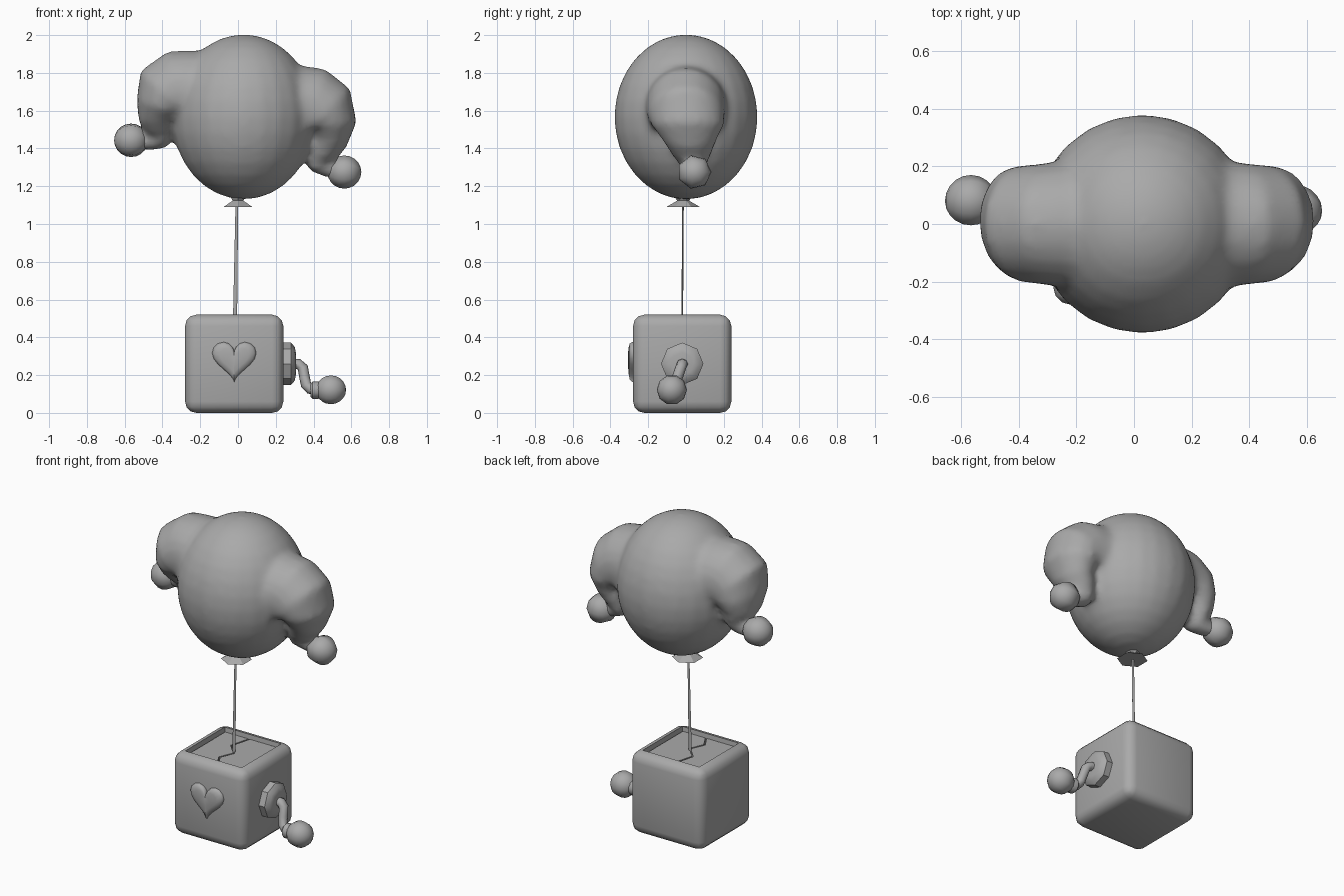
import bpy, bmesh, math
from mathutils import Vector, Matrix

cube = bpy.data.objects.get("Cube")
if cube:
    bpy.data.objects.remove(cube, do_unlink=True)

grey = bpy.data.materials.new("plain grey")
grey.use_nodes = True
COLOUR = (0.4, 0.4, 0.4, 1)
grey.diffuse_color = COLOUR
grey.node_tree.nodes["Principled BSDF"].inputs["Base Color"].default_value = COLOUR


def finish(name, bm, angle=None):
    """Turn a bmesh into a named grey object, smooth below the given angle."""
    bmesh.ops.recalc_face_normals(bm, faces=bm.faces)
    mesh = bpy.data.meshes.new(name)
    bm.to_mesh(mesh)
    bm.free()
    mesh.materials.append(grey)
    obj = bpy.data.objects.new(name, mesh)
    bpy.context.collection.objects.link(obj)
    if angle:
        bpy.ops.object.select_all(action="DESELECT")
        obj.select_set(True)
        bpy.context.view_layer.objects.active = obj
        bpy.ops.object.shade_smooth_by_angle(angle=math.radians(angle))
    return obj


def loft(bm, rings):
    """Skin a list of equal point rings and cap both ends."""
    loops = [[bm.verts.new(p) for p in ring] for ring in rings]
    n = len(loops[0])
    for a, b in zip(loops, loops[1:]):
        for i in range(n):
            j = (i + 1) % n
            bm.faces.new((a[i], a[j], b[j], b[i]))
    bm.faces.new(loops[0])
    bm.faces.new(loops[-1])


def sweep(bm, path, sides):
    """Tube along (x, y, z, radius, y radius), bending in the xz plane."""
    pts = [Vector(p[:3]) for p in path]
    rings = []
    for i, p in enumerate(path):
        d = pts[min(i + 1, len(pts) - 1)] - pts[max(i - 1, 0)]
        normal = Vector((-d.z, 0, d.x)).normalized()
        ring = []
        for k in range(sides):
            a = 2 * math.pi * k / sides
            ring.append(pts[i] + normal * p[3] * math.cos(a)
                        + Vector((0, p[4] * math.sin(a), 0)))
        rings.append(ring)
    loft(bm, rings)


def ball(name, centre, radius, sides):
    """Low-poly ball with its pole along x."""
    bm = bmesh.new()
    m = Matrix.Translation(centre) @ Matrix.Rotation(math.pi / 2, 4, "Y")
    bmesh.ops.create_uvsphere(bm, u_segments=sides, v_segments=10,
                              radius=radius, matrix=m)
    finish(name, bm, 60)


# Balloon body with two drooping lobes, blended into one skin
bm = bmesh.new()
bmesh.ops.create_uvsphere(
    bm, u_segments=24, v_segments=16, radius=1,
    matrix=Matrix.Translation((0.03, 0, 1.567)) @ Matrix.Diagonal((0.38, 0.38, 0.437, 1)))
sweep(bm, [
    (0.15, 0, 1.62, 0.21, 0.22), (0.32, 0, 1.62, 0.22, 0.22),
    (0.40, 0, 1.61, 0.22, 0.21), (0.455, 0, 1.58, 0.195, 0.205),
    (0.49, 0.01, 1.52, 0.14, 0.19), (0.475, 0.02, 1.44, 0.105, 0.14),
    (0.435, 0.03, 1.36, 0.08, 0.1), (0.43, 0.035, 1.315, 0.065, 0.075),
    (0.47, 0.04, 1.295, 0.048, 0.055), (0.54, 0.045, 1.28, 0.045, 0.045)], 20)
sweep(bm, [
    (-0.1, 0, 1.70, 0.21, 0.22), (-0.26, 0, 1.70, 0.22, 0.22),
    (-0.32, 0, 1.70, 0.22, 0.21), (-0.375, 0, 1.67, 0.2, 0.205),
    (-0.41, 0.01, 1.61, 0.135, 0.19), (-0.42, 0.03, 1.54, 0.105, 0.14),
    (-0.41, 0.05, 1.48, 0.08, 0.1), (-0.415, 0.06, 1.45, 0.06, 0.075),
    (-0.46, 0.07, 1.435, 0.048, 0.055), (-0.54, 0.08, 1.44, 0.045, 0.045)], 20)
balloon = finish("balloon", bm)
remesh = balloon.modifiers.new("blend", "REMESH")
remesh.mode = "VOXEL"
remesh.voxel_size = 0.022
remesh.use_smooth_shade = True
relax = balloon.modifiers.new("relax", "SMOOTH")
relax.factor = 0.5
relax.iterations = 6

ball("left_pompom", (0.563, 0.045, 1.275), 0.09, 7)
ball("right_pompom", (-0.566, 0.08, 1.443), 0.09, 9)

# Flared balloon knot
bm = bmesh.new()
bmesh.ops.create_cone(bm, cap_ends=True, segments=6, radius1=0.09, radius2=0.03,
                      depth=0.035, matrix=Matrix.Translation((0, -0.015, 1.107)))
bmesh.ops.create_cone(bm, cap_ends=True, segments=6, radius1=0.03, radius2=0.05,
                      depth=0.03, matrix=Matrix.Translation((0, -0.015, 1.135)))
finish("balloon_knot", bm)

# String
bm = bmesh.new()
sweep(bm, [(-0.016, -0.02, 0.47, 0.011, 0.005), (-0.006, -0.016, 1.11, 0.007, 0.005)], 6)
finish("string", bm, 70)

# Box: rounded cube with a sunken top
bm = bmesh.new()
bmesh.ops.create_cube(bm, size=0.52, matrix=Matrix.Translation((-0.02, -0.02, 0.26)))
bmesh.ops.bevel(bm, geom=bm.edges[:], offset=0.06, segments=3, profile=0.5, affect="EDGES")
top = max(bm.faces, key=lambda f: f.calc_center_median().z)
bmesh.ops.inset_region(bm, faces=[top], thickness=0.01)
bmesh.ops.translate(bm, verts=top.verts[:], vec=(0, 0, -0.06))
finish("box", bm, 35)

# Two lid panels parted by a zigzag gap
HALF, GAP = 0.19, 0.005
zigzag = [(0.025, -HALF), (-0.02, -0.11), (0.02, -0.02), (-0.055, 0.06), (-0.02, HALF)]
for name, side in (("left_lid_panel", 1), ("right_lid_panel", -1)):
    outline = [(x + side * GAP, y) for x, y in zigzag]
    outline += [(side * HALF, HALF), (side * HALF, -HALF)]
    bm = bmesh.new()
    loft(bm, [[(x - 0.02, y - 0.02, z) for x, y in outline] for z in (0.455, 0.495)])
    finish(name, bm)

# Puffy heart on the front
bm = bmesh.new()
rings = []
for size, y in ((1, -0.27), (1, -0.285), (0.9, -0.298), (0.65, -0.304), (0.3, -0.307)):
    ring = []
    for k in range(28):
        t = 2 * math.pi * k / 28
        x = 16 * math.sin(t) ** 3
        z = 13 * math.cos(t) - 5 * math.cos(2 * t) - 2 * math.cos(3 * t) - math.cos(4 * t)
        ring.append((-0.02 + 0.0073 * size * x, y, 0.288 + 0.0073 * size * z))
    rings.append(ring)
loft(bm, rings)
finish("heart", bm, 60)

# Crank: octagonal hub, bent arm, collar and knob
bm = bmesh.new()
sweep(bm, [(x, -0.02, 0.26, r, r) for x, r in
           ((0.22, 0.112), (0.28, 0.112), (0.3, 0.09), (0.306, 0.06))], 8)
finish("crank_hub", bm, 40)

bm = bmesh.new()
sweep(bm, [(x, y, z, 0.028, 0.03) for x, y, z in (
    (0.29, -0.02, 0.26), (0.32, -0.02, 0.258), (0.343, -0.028, 0.24),
    (0.352, -0.045, 0.19), (0.36, -0.06, 0.15), (0.38, -0.07, 0.128),
    (0.42, -0.072, 0.12))], 8)
finish("crank_arm", bm, 60)

bm = bmesh.new()
sweep(bm, [(x, -0.073, 0.12, r, r) for x, r in
           ((0.385, 0.035), (0.395, 0.046), (0.425, 0.046), (0.44, 0.04))], 10)
finish("crank_collar", bm, 40)
ball("crank_knob", (0.492, -0.075, 0.122), 0.08, 10)
